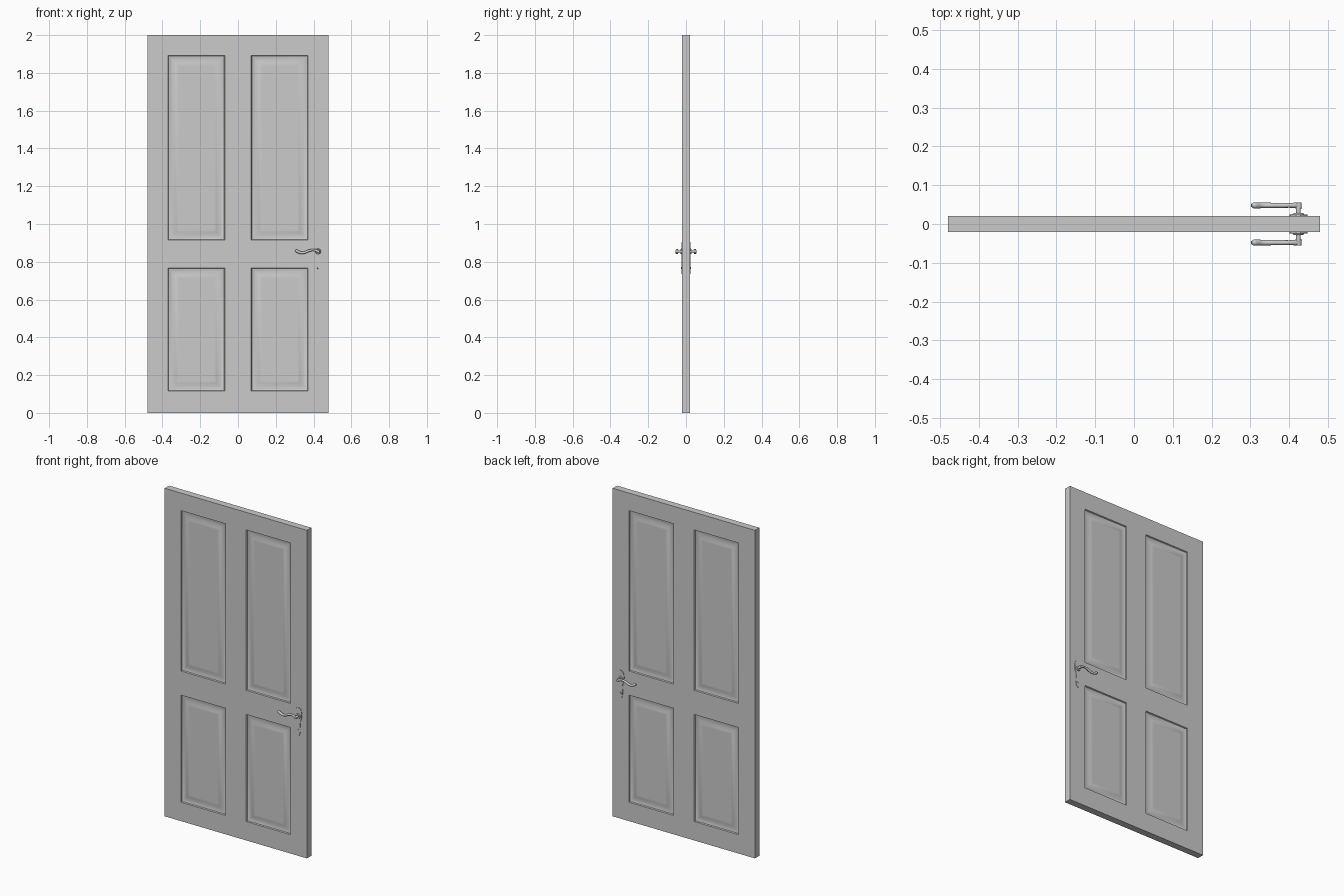
import bpy
import bmesh
import math
from mathutils import Matrix, Vector

cube = bpy.data.objects.get("Cube")
if cube:
    bpy.data.objects.remove(cube, do_unlink=True)

WIDTH, DEPTH, HEIGHT = 0.96, 0.042, 2.0
FRONT = -DEPTH / 2
HANDLE_X, HANDLE_Z = 0.424, 0.855

grey = bpy.data.materials.new("plain grey")
grey.use_nodes = True
colour = (0.6, 0.6, 0.6, 1)
grey.diffuse_color = colour
grey.node_tree.nodes["Principled BSDF"].inputs["Base Color"].default_value = colour


def finish(obj, angle=30, mirrored=True):
    """Give the part its material, smoothing and its twin on the back."""
    obj.data.materials.append(grey)
    if mirrored:
        mirror = obj.modifiers.new("back side", "MIRROR")
        mirror.use_axis = (False, True, False)
    if obj.type == "MESH":
        bpy.ops.object.select_all(action="DESELECT")
        obj.select_set(True)
        bpy.context.view_layer.objects.active = obj
        bpy.ops.object.shade_smooth_by_angle(angle=math.radians(angle))


def add_object(name, data):
    obj = bpy.data.objects.new(name, data)
    bpy.context.collection.objects.link(obj)
    return obj


def mesh_part(name, bm, **options):
    bmesh.ops.recalc_face_normals(bm, faces=bm.faces)
    mesh = bpy.data.meshes.new(name)
    bm.to_mesh(mesh)
    bm.free()
    finish(add_object(name, mesh), **options)


# Door slab, cut along the panel edges
panel_x = (0.07, 0.37)
panel_z = ((0.115, 0.768), (0.915, 1.893))
bm = bmesh.new()
size = Matrix.Diagonal((WIDTH, DEPTH, HEIGHT, 1))
bmesh.ops.create_cube(bm, size=1, matrix=Matrix.Translation((0, 0, HEIGHT / 2)) @ size)
cuts = [(Vector((s * x, 0, 0)), Vector((1, 0, 0))) for x in panel_x for s in (-1, 1)]
cuts += [(Vector((0, 0, z)), Vector((0, 0, 1))) for pair in panel_z for z in pair]
for point, normal in cuts:
    geom = bm.verts[:] + bm.edges[:] + bm.faces[:]
    bmesh.ops.bisect_plane(bm, geom=geom, plane_co=point, plane_no=normal)


def is_panel(face):
    c = face.calc_center_median()
    return (abs(face.normal.y) > 0.9 and panel_x[0] < abs(c.x) < panel_x[1]
            and any(low < c.z < high for low, high in panel_z))


# Sunken moulding with a raised field on both sides
bm.normal_update()
panels = [f for f in bm.faces if is_panel(f)]
for thickness, depth in ((0.003, -0.007), (0.010, -0.003), (0.012, 0.0),
                         (0.018, 0.006), (0.008, 0.001), (0.006, 0.0)):
    bmesh.ops.inset_individual(bm, faces=panels, thickness=thickness, depth=depth,
                               use_even_offset=True)
    bm.normal_update()
mesh_part("door_slab", bm, mirrored=False)

# Handle backplate: half outline as (half width, height), mirrored about its middle
outline = [(0.006, 0.905), (0.013, 0.900), (0.020, 0.888), (0.023, 0.868),
           (0.021, 0.845), (0.014, 0.825), (0.011, 0.805), (0.013, 0.785),
           (0.014, 0.765), (0.010, 0.747), (0.004, 0.736)]
loop = [(w, z) for w, z in outline] + [(-w, z) for w, z in reversed(outline)]
bm = bmesh.new()
face = bm.faces.new([bm.verts.new((HANDLE_X + w, FRONT + 0.001, z)) for w, z in loop])
side = bmesh.ops.extrude_face_region(bm, geom=[face])
raised = [v for v in side["geom"] if isinstance(v, bmesh.types.BMVert)]
bmesh.ops.translate(bm, verts=raised, vec=(0, -0.004, 0))
mesh_part("handle_backplate", bm)


def disc(name, z, radius, start, end, tip=1.0):
    """A round part along y, from start to end."""
    bm = bmesh.new()
    place = Matrix.Translation((HANDLE_X, (start + end) / 2, z))
    bmesh.ops.create_cone(bm, cap_ends=True, segments=24, radius1=radius,
                          radius2=radius * tip, depth=abs(end - start),
                          matrix=place @ Matrix.Rotation(math.pi / 2, 4, "X"))
    mesh_part(name, bm)


disc("handle_rose", HANDLE_Z, 0.016, FRONT - 0.002, FRONT - 0.007, 0.8)
disc("handle_spindle", HANDLE_Z, 0.006, FRONT - 0.002, -0.048)
disc("handle_hub", HANDLE_Z, 0.009, -0.040, -0.055, 0.85)
disc("keyhole_cover", 0.768, 0.006, FRONT - 0.002, FRONT - 0.005, 0.8)

# Wavy lever
curve = bpy.data.curves.new("handle_lever", "CURVE")
curve.dimensions = "3D"
curve.bevel_depth = 0.008
curve.bevel_resolution = 3
curve.resolution_u = 6
curve.use_fill_caps = True
path = [(0.431, 0.853, 0.5), (0.424, 0.855, 1.0), (0.402, 0.862, 0.75),
        (0.380, 0.860, 0.8), (0.355, 0.850, 0.85), (0.332, 0.848, 0.9),
        (0.310, 0.858, 1.0), (0.303, 0.861, 0.55)]
spline = curve.splines.new("BEZIER")
spline.bezier_points.add(len(path) - 1)
for point, (x, z, radius) in zip(spline.bezier_points, path):
    point.co = (x, -0.048, z)
    point.radius = radius
    point.handle_left_type = point.handle_right_type = "AUTO"
spline.use_smooth = True
finish(add_object("handle_lever", curve))
